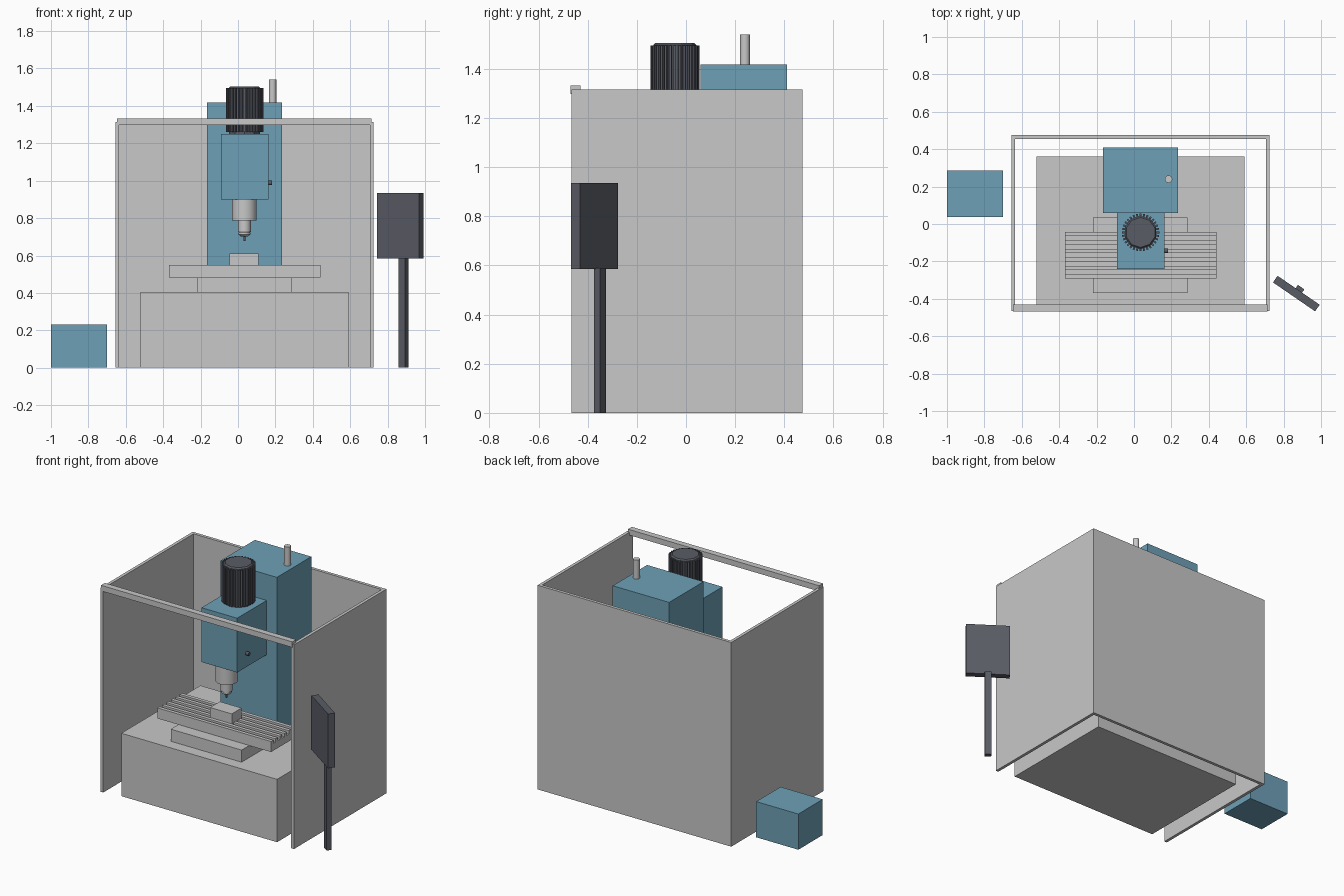
import bpy, bmesh, math
from mathutils import Matrix, Vector

if "Cube" in bpy.data.objects:
    bpy.data.objects.remove(bpy.data.objects["Cube"], do_unlink=True)


def material(name, rgb):
    m = bpy.data.materials.new(name)
    m.use_nodes = True
    m.diffuse_color = (*rgb, 1)
    m.node_tree.nodes["Principled BSDF"].inputs["Base Color"].default_value = (*rgb, 1)
    return m


GREY = material("light grey", (0.57, 0.58, 0.57))
BLUE = material("machine blue", (0.155, 0.355, 0.475))
DARK = material("dark grey", (0.102, 0.107, 0.13))


def finish(name, bm, mat, smooth=False):
    bmesh.ops.recalc_face_normals(bm, faces=bm.faces)
    me = bpy.data.meshes.new(name)
    bm.to_mesh(me)
    bm.free()
    me.materials.append(mat)
    ob = bpy.data.objects.new(name, me)
    bpy.context.collection.objects.link(ob)
    if smooth:
        bpy.ops.object.select_all(action='DESELECT')
        ob.select_set(True)
        bpy.context.view_layer.objects.active = ob
        bpy.ops.object.shade_smooth_by_angle(angle=math.radians(35))
    return ob


def add_box(bm, size, matrix):
    bmesh.ops.create_cube(bm, size=1, matrix=matrix @ Matrix.Diagonal((*size, 1)))


def box(name, x, y, z, mat):
    """Box from (low, high) ranges on each axis."""
    bm = bmesh.new()
    lo, hi = Vector((x[0], y[0], z[0])), Vector((x[1], y[1], z[1]))
    add_box(bm, hi - lo, Matrix.Translation((lo + hi) / 2))
    return finish(name, bm, mat)


def turned_box(name, centre, size, angle, mat):
    bm = bmesh.new()
    add_box(bm, size, Matrix.Translation(centre) @ Matrix.Rotation(angle, 4, 'Z'))
    return finish(name, bm, mat)


def lathe(name, x, y, profile, sides, mat, smooth=True):
    """Closed solid turned about a vertical axis from (radius, z) points."""
    bm = bmesh.new()
    rings = []
    for r, z in profile:
        angles = [2 * math.pi * (i + 0.5) / sides for i in range(sides)]
        rings.append([bm.verts.new((x + r * math.cos(a), y + r * math.sin(a), z)) for a in angles])
    for a, b in zip(rings, rings[1:]):
        for i in range(sides):
            j = (i + 1) % sides
            bm.faces.new((a[i], a[j], b[j], b[i]))
    bm.faces.new(rings[0])
    bm.faces.new(rings[-1])
    return finish(name, bm, mat, smooth)


def extrude(name, points, axis, to3d, length, mat):
    """Flat outline pushed along an axis."""
    bm = bmesh.new()
    face = bm.faces.new([bm.verts.new(to3d(*p)) for p in points])
    out = bmesh.ops.extrude_face_region(bm, geom=[face])
    moved = [v for v in out["geom"] if isinstance(v, bmesh.types.BMVert)]
    bmesh.ops.translate(bm, verts=moved, vec=Vector(axis) * length)
    return finish(name, bm, mat)


# Enclosure: three walls as one U outline, and the front tie bar
L, R, F, B, T = -0.655, 0.725, -0.465, 0.475, 0.02
outline = [(L, F), (L, B), (R, B), (R, F), (R - T, F), (R - T, B - T), (L + T, B - T), (L + T, F)]
extrude("enclosure_walls", outline, (0, 0, 1), lambda x, y: (x, y, 0), 1.315, GREY)
box("front_tie_bar", (-0.648, 0.715), (-0.469, -0.43), (1.297, 1.333), GREY)

# Machine bed, saddle and vise
box("machine_base", (-0.52, 0.59), (-0.445, 0.36), (0, 0.405), GREY)
box("saddle", (-0.22, 0.285), (-0.37, 0.035), (0.405, 0.483), GREY)
box("work_vise", (-0.045, 0.11), (-0.22, -0.12), (0.54, 0.612), GREY)

# Slotted table: ridges and grooves alternate across its depth
y0, y1, strips = -0.292, -0.042, 11
step = (y1 - y0) / strips
section = [(y0, 0.482)]
for i in range(strips):
    top = 0.55 if i % 2 == 0 else 0.528
    section += [(y0 + i * step, top), (y0 + (i + 1) * step, top)]
section.append((y1, 0.482))
extrude("slotted_table", section, (1, 0, 0), lambda y, z: (-0.37, y, z), 0.81, GREY)

# Column and spindle head
box("column", (-0.167, 0.235), (0.06, 0.41), (0.405, 1.418), BLUE)
box("spindle_head", (-0.092, 0.162), (-0.24, 0.06), (0.9, 1.25), BLUE)
lathe("column_post", 0.185, 0.24, [(0.02, 1.41), (0.02, 1.54)], 16, GREY)

# Spindle, collet nut and cutting tool
sx, sy = 0.034, -0.165
lathe("spindle_nose", sx, sy, [(0.035, 0.725), (0.035, 0.787), (0.066, 0.787), (0.066, 0.905)], 32, GREY)
lathe("collet_nut", sx, sy, [(0.02, 0.703), (0.032, 0.712), (0.032, 0.722), (0.024, 0.732)], 24, GREY)
lathe("cutting_tool", sx, sy, [(0.006, 0.677), (0.006, 0.71)], 12, DARK)

# Motor: faceted core with a ring of cooling fins
mx, my = 0.035, -0.045
lathe("motor_core", mx, my, [(0.088, 1.25), (0.088, 1.496), (0.08, 1.504)], 10, DARK, False)
bm = bmesh.new()
FINS = 32
for i in range(FINS):
    turn = Matrix.Rotation(2 * math.pi * i / FINS, 4, 'Z')
    add_box(bm, (0.025, 0.01, 0.235),
            Matrix.Translation((mx, my, 1.378)) @ turn @ Matrix.Translation((0.0875, 0, 0)))
finish("motor_fins", bm, DARK)

# Knob on the side of the head
bm = bmesh.new()
bmesh.ops.create_cone(bm, cap_ends=True, segments=12, radius1=0.012, radius2=0.012, depth=0.024,
                      matrix=Matrix.Translation((0.17, -0.144, 0.988)) @ Matrix.Rotation(math.pi / 2, 4, 'Y'))
finish("head_knob", bm, DARK, True)

# Control panel on its stand, angled towards the operator
ANGLE = math.radians(-34.5)
turned_box("control_panel", (0.868, -0.372, 0.76), (0.273, 0.043, 0.35), ANGLE, DARK)
turned_box("panel_stand", (0.885, -0.35, 0.295), (0.042, 0.03, 0.59), ANGLE, DARK)

# Separate supply box on the floor
box("supply_box", (-1, -0.7), (0.037, 0.285), (0, 0.23), BLUE)
